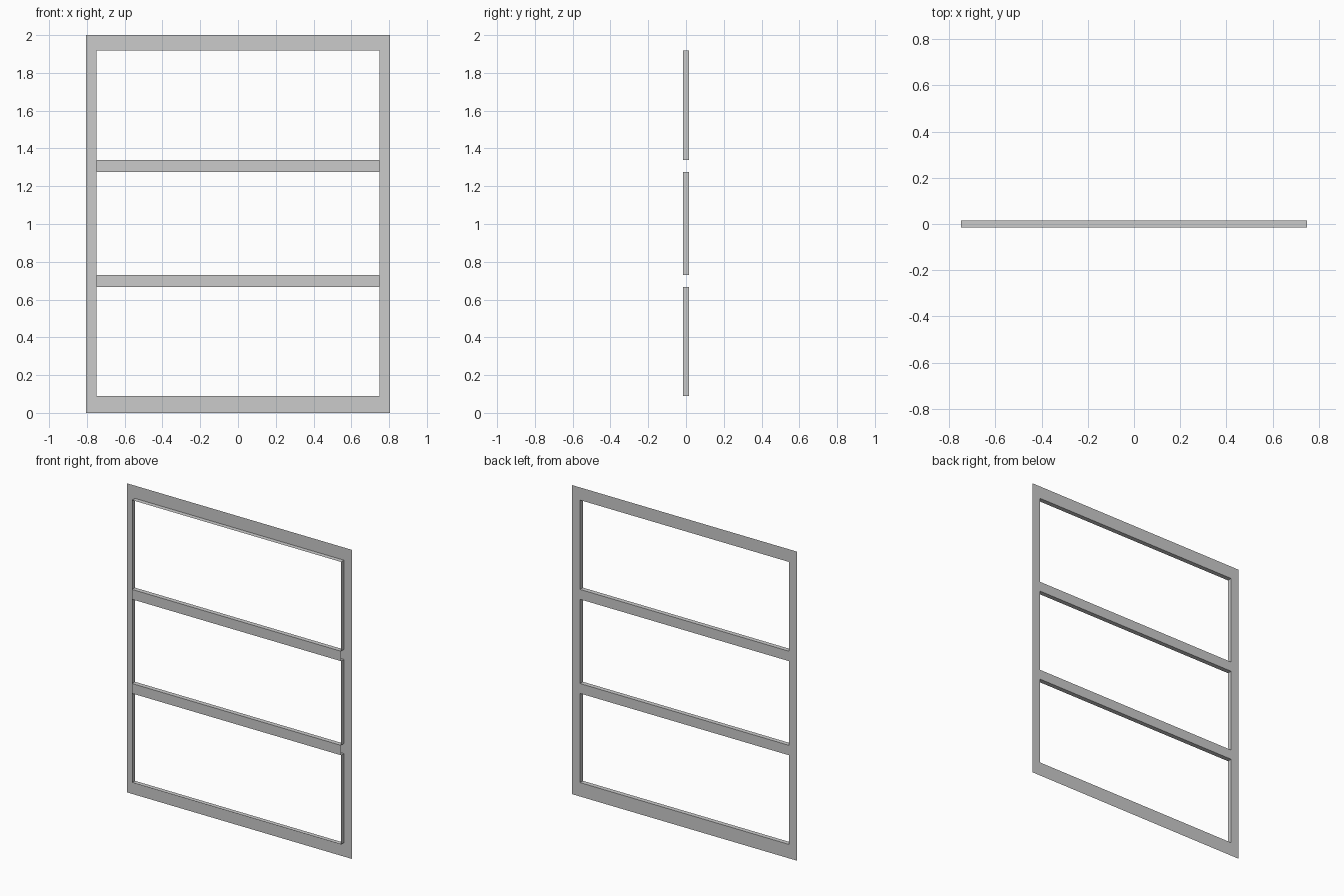
import bpy, bmesh

if "Cube" in bpy.data.objects:
    bpy.data.objects.remove(bpy.data.objects["Cube"])

W, H = 0.805, 2.0           # outer half width, height
IN = 0.748                  # opening half width
F, B = -0.015, 0.015        # front and back planes
OPENINGS = [(0.09, 0.667), (0.731, 1.276), (1.34, 1.918)]


def make_object(name, quads):
    bm = bmesh.new()
    for q in quads:
        bm.faces.new([bm.verts.new(p) for p in q])
    bmesh.ops.remove_doubles(bm, verts=bm.verts, dist=1e-5)
    me = bpy.data.meshes.new(name)
    bm.to_mesh(me)
    bm.free()
    ob = bpy.data.objects.new(name, me)
    bpy.context.collection.objects.link(ob)
    return ob


def panel(x0, x1, z0, z1, y, back):
    q = [(x0, y, z0), (x1, y, z0), (x1, y, z1), (x0, y, z1)]
    return q[::-1] if back else q


# Back face of the frame: a single sheet pierced by the three openings
xs = [-W, -IN, IN, W]
zs = [0.0] + [z for o in OPENINGS for z in o] + [H]
sheet = []
for i in range(3):
    for j in range(len(zs) - 1):
        if i == 1 and j % 2 == 1:
            continue
        sheet.append(panel(xs[i], xs[i + 1], zs[j], zs[j + 1], B, True))
make_object("frame_back_sheet", sheet)

# Reveals lining each opening, facing inwards
for n, (z0, z1) in enumerate(OPENINGS):
    ring = [(-IN, z0), (IN, z0), (IN, z1), (-IN, z1)]
    reveal = []
    for k in range(4):
        (xa, za), (xb, zb) = ring[k], ring[(k + 1) % 4]
        reveal.append([(xa, F, za), (xb, F, zb), (xb, B, zb), (xa, B, za)])
    make_object(f"opening_reveal_{n + 1}", reveal)

# Front faces of the two crossbars
for n in range(2):
    z0, z1 = OPENINGS[n][1], OPENINGS[n + 1][0]
    make_object(f"crossbar_front_{n + 1}", [panel(-IN, IN, z0, z1, F, False)])
